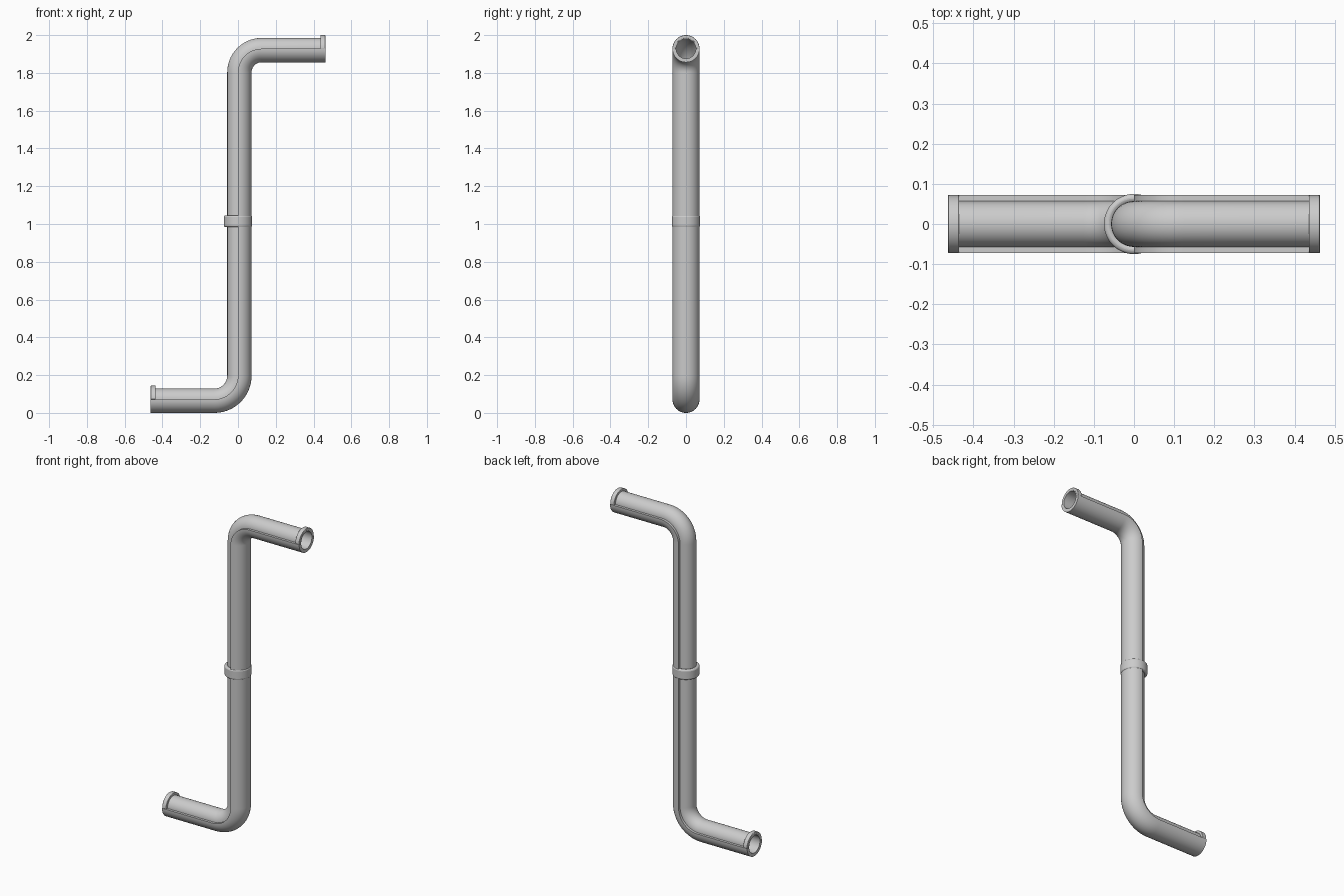
import bpy, bmesh
from math import sin, cos, pi
from mathutils import Vector

if "Cube" in bpy.data.objects:
    bpy.data.objects.remove(bpy.data.objects["Cube"], do_unlink=True)

BIG, SMALL, BORE = 0.072, 0.057, 0.052   # wide half, narrow half, hollow
END, LOW, HIGH, BEND = 0.463, 0.072, 1.928, 0.125
SEG = 24

grey = bpy.data.materials.new("pipe grey")
grey.use_nodes = True
grey.diffuse_color = (0.6, 0.6, 0.6, 1)
grey.node_tree.nodes["Principled BSDF"].inputs["Base Color"].default_value = (0.6, 0.6, 0.6, 1)


def arc(radius, start, end, steps=SEG):
    return [(radius * cos(start + (end - start) * i / steps),
             radius * sin(start + (end - start) * i / steps)) for i in range(steps + 1)]


def sweep(name, stations, outer, inner, closed, bevel=0):
    """Sweep a walled section along (point, tangent) stations lying in the xz plane."""
    bm = bmesh.new()
    rings = []
    for point, t in stations:
        n = Vector((t.z, 0, -t.x))
        place = lambda p: bm.verts.new(point + n * p[0] + Vector((0, p[1], 0)))
        rings.append(([place(p) for p in outer], [place(p) for p in inner]))
    count = len(outer)
    spans = [(i, (i + 1) % count) for i in range(count if closed else count - 1)]
    for a, b in zip(rings, rings[1:]):
        for side in (0, 1):
            for i, j in spans:
                bm.faces.new((a[side][i], a[side][j], b[side][j], b[side][i]))
        if not closed:
            for k in (0, -1):
                bm.faces.new((a[0][k], a[1][k], b[1][k], b[0][k]))
    for o, inn in (rings[0], rings[-1]):
        for i, j in spans:
            bm.faces.new((o[i], o[j], inn[j], inn[i]))
    bmesh.ops.remove_doubles(bm, verts=bm.verts, dist=1e-5)
    bmesh.ops.recalc_face_normals(bm, faces=bm.faces)
    mesh = bpy.data.meshes.new(name)
    bm.to_mesh(mesh)
    bm.free()
    mesh.materials.append(grey)
    obj = bpy.data.objects.new(name, mesh)
    bpy.context.collection.objects.link(obj)
    bpy.ops.object.select_all(action='DESELECT')
    obj.select_set(True)
    bpy.context.view_layer.objects.active = obj
    bpy.ops.object.shade_smooth_by_angle(angle=pi / 5)
    if bevel:
        mod = obj.modifiers.new("rounded edges", 'BEVEL')
        mod.width, mod.segments = bevel, 3
        mod.limit_method, mod.angle_limit = 'ANGLE', pi / 4
    return obj


# Path: lower arm, bend, upright, bend, upper arm
X, Z = Vector((1, 0, 0)), Vector((0, 0, 1))
path = [(Vector((-END, 0, LOW)), X)]
steps = 14
for i in range(steps + 1):
    a = pi / 2 * i / steps
    path.append((Vector((-BEND + BEND * sin(a), 0, LOW + BEND - BEND * cos(a))),
                 X * cos(a) + Z * sin(a)))
for i in range(steps + 1):
    a = pi / 2 * i / steps
    path.append((Vector((BEND - BEND * cos(a), 0, HIGH - BEND + BEND * sin(a))),
                 X * sin(a) + Z * cos(a)))
path.append((Vector((END, 0, HIGH)), X))

# Pipe with a wide half and a narrow half, stepped along the seam
front, back = (-pi / 2, pi / 2), (pi / 2, 3 * pi / 2)
sweep("pipe", path, arc(BIG, *front) + arc(SMALL, *back),
      arc(BORE, *front) + arc(BORE, *back), True)

# Half rims over the narrow side at both mouths
for name, x0, x1, z in (("lower_rim", -END, -END + 0.027, LOW),
                        ("upper_rim", END - 0.027, END, HIGH)):
    sweep(name, [(Vector((x, 0, z)), X) for x in (x0, x1)],
          arc(BIG, *back), arc(SMALL - 0.001, *back), False, 0.003)

# Collar around the middle of the upright
sweep("collar", [(Vector((0, 0, z)), Z) for z in (0.984, 1.046)],
      arc(0.075, 0, 2 * pi, 2 * SEG)[:-1], arc(0.054, 0, 2 * pi, 2 * SEG)[:-1], True, 0.009)
